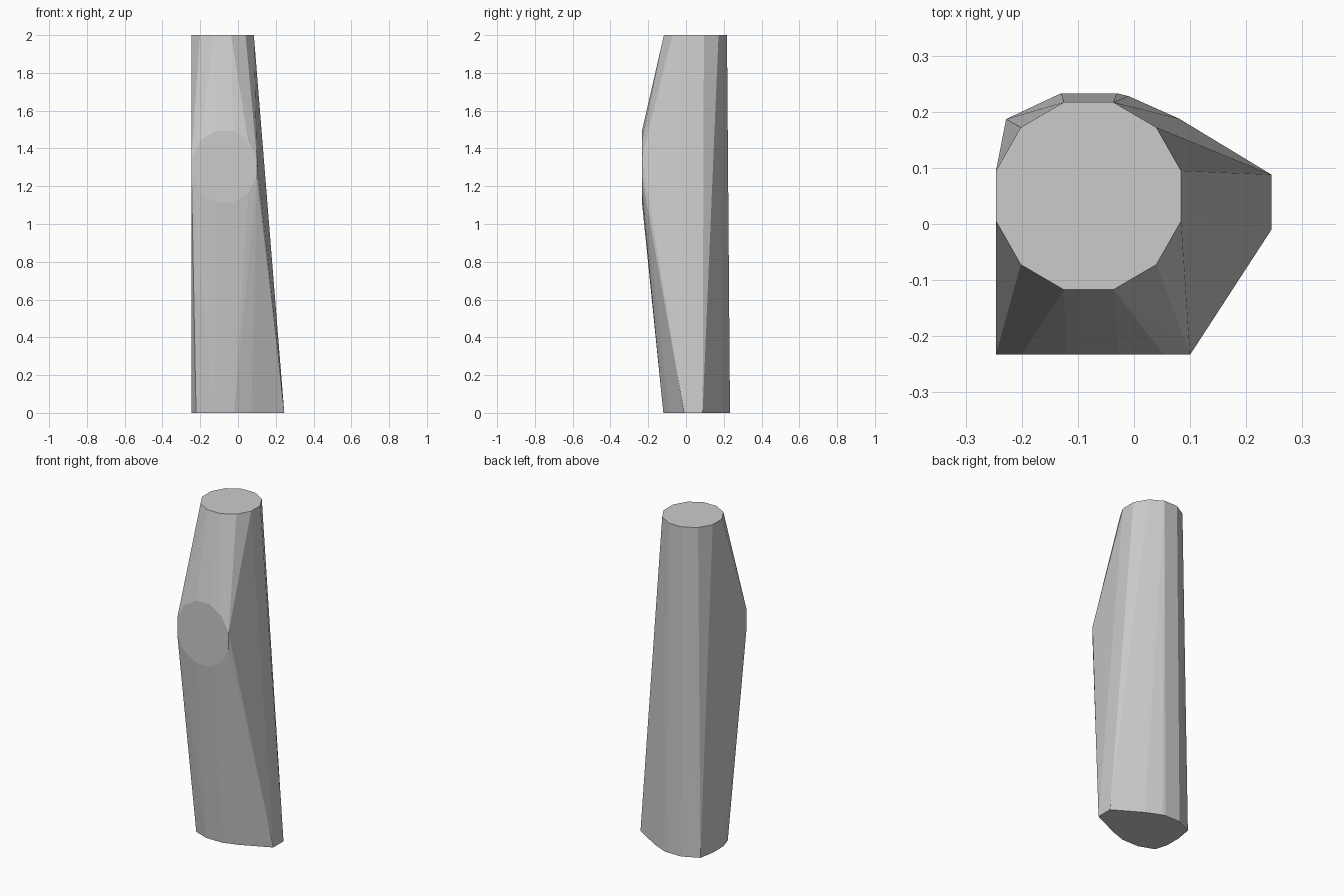
import bpy, bmesh, math

if "Cube" in bpy.data.objects:
    bpy.data.objects.remove(bpy.data.objects["Cube"])


def ring(cx, cy, rx, ry, n=12):
    """Flat-sided ring; rx and ry are measured to the flats."""
    k = 1 / math.cos(math.pi / n)
    return [(cx + rx * k * math.cos((i + 0.5) * 2 * math.pi / n),
             cy + ry * k * math.sin((i + 0.5) * 2 * math.pi / n)) for i in range(n)]


# round top end and round flat on the front
points = [(x, y, 2.0) for x, y in ring(-0.081, 0.05, 0.165, 0.167)]
points += [(x, -0.233, z) for x, z in ring(-0.073, 1.303, 0.173, 0.19)]

# foot outline, drawn out towards the right
foot = [(0.245, -0.01), (0.245, 0.088), (0.08, 0.188), (-0.01, 0.228),
        (-0.03, 0.233), (-0.13, 0.233), (-0.228, 0.187), (-0.245, 0.09),
        (-0.245, -0.01), (-0.222, -0.085), (-0.13, -0.12), (-0.02, -0.12),
        (0.07, -0.09)]
points += [(x, y, 0.0) for x, y in foot]

# skin the three outlines into one faceted body
bm = bmesh.new()
for p in points:
    bm.verts.new(p)
hull = bmesh.ops.convex_hull(bm, input=bm.verts)
unused = {v for v in hull["geom_interior"] + hull["geom_unused"]
          if isinstance(v, bmesh.types.BMVert) and v.is_valid}
bmesh.ops.delete(bm, geom=list(unused), context='VERTS')
bmesh.ops.dissolve_limit(bm, angle_limit=math.radians(0.5),
                         verts=bm.verts, edges=bm.edges)
bmesh.ops.recalc_face_normals(bm, faces=bm.faces)

mesh = bpy.data.meshes.new("faceted_post")
bm.to_mesh(mesh)
bm.free()
bpy.context.collection.objects.link(bpy.data.objects.new("faceted_post", mesh))
